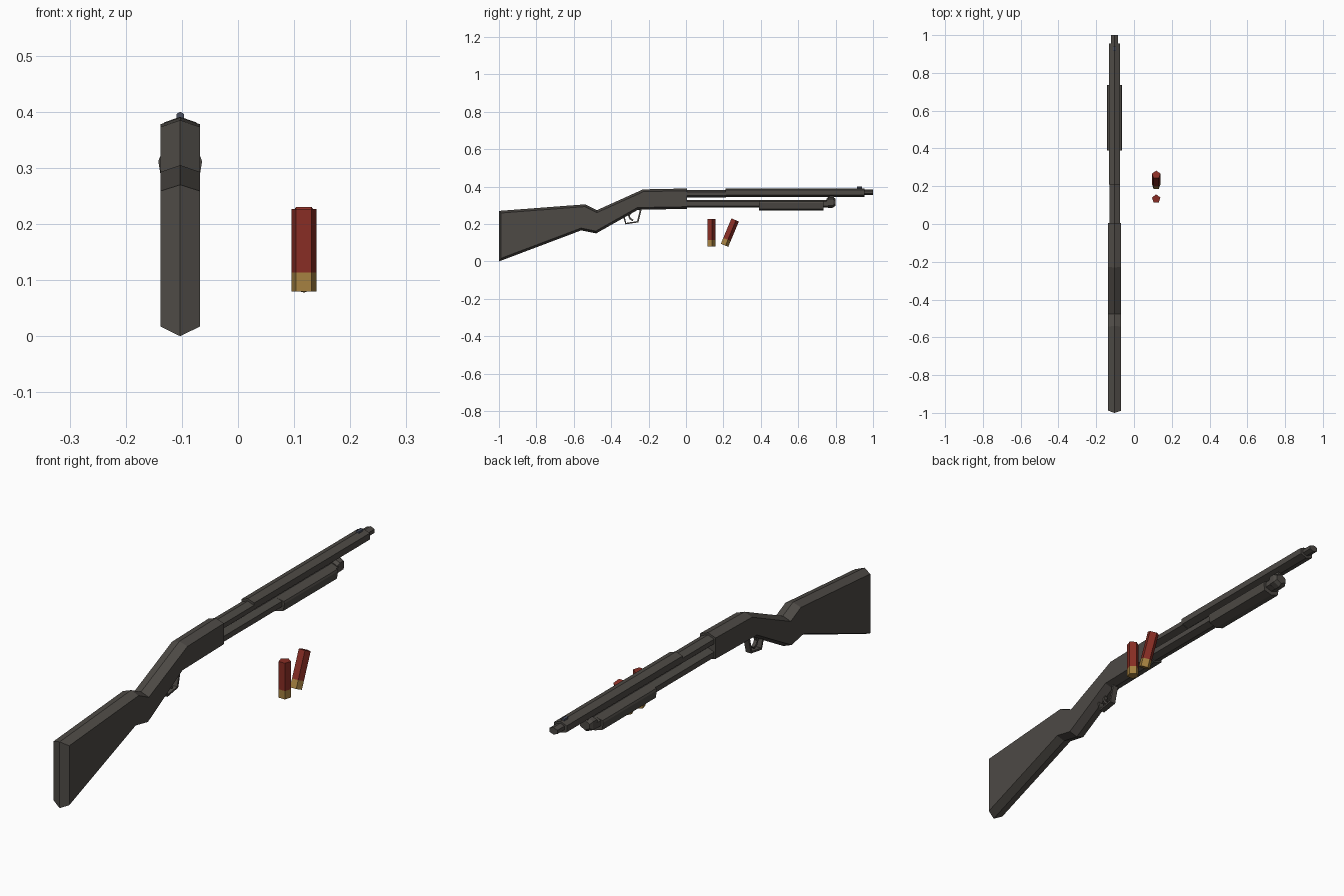
import bpy, bmesh, math
from mathutils import Vector, Matrix

if "Cube" in bpy.data.objects:
    bpy.data.objects.remove(bpy.data.objects["Cube"])

CX = -0.103  # centre line of the gun


def material(name, rgb):
    m = bpy.data.materials.new(name)
    m.diffuse_color = (*rgb, 1)
    m.use_nodes = True
    m.node_tree.nodes["Principled BSDF"].inputs["Base Color"].default_value = m.diffuse_color
    return m


GUNMETAL = material("dark_gunmetal", (0.075, 0.068, 0.060))
SIGHT = material("blue_grey_sight", (0.075, 0.085, 0.12))
RED = material("shell_red", (0.25, 0.027, 0.018))
BRASS = material("shell_brass", (0.38, 0.22, 0.052))


def finish(name, bm, *mats):
    bmesh.ops.recalc_face_normals(bm, faces=bm.faces)
    me = bpy.data.meshes.new(name)
    bm.to_mesh(me)
    bm.free()
    for m in mats:
        me.materials.append(m)
    ob = bpy.data.objects.new(name, me)
    bpy.context.collection.objects.link(ob)
    return ob


def loft(name, rings, mat):
    """Skin a list of equal-length closed rings and cap both ends."""
    bm = bmesh.new()
    rows = [[bm.verts.new(p) for p in r] for r in rings]
    n = len(rows[0])
    for a, b in zip(rows, rows[1:]):
        for i in range(n):
            j = (i + 1) % n
            bm.faces.new((a[i], a[j], b[j], b[i]))
    bm.faces.new(rows[0])
    bm.faces.new(rows[-1])
    return finish(name, bm, mat)


def bar(name, half, y0, y1, mat=GUNMETAL):
    """Extrude a mirrored cross-section, given as its right half from top to bottom."""
    sec = half + [(-x, z) for x, z in reversed(half) if x > 0]
    return loft(name, [[(CX + x, y, z) for x, z in sec] for y in (y0, y1)], mat)


def hexbar(name, w, z0, z1, y0, y1, slope=0.01, mat=GUNMETAL):
    return bar(name, [(0, z1), (w, z1 - slope), (w, z0 + slope), (0, z0)], y0, y1, mat)


def inset(pts, d):
    """Move every side of a clockwise (y, z) outline inwards by d."""
    out = []
    for i, p in enumerate(pts):
        p, a, b = Vector(p), Vector(pts[i - 1]), Vector(pts[(i + 1) % len(pts)])
        e, f = (p - a).normalized(), (b - p).normalized()
        n, m = Vector((e.y, -e.x)), Vector((f.y, -f.x))
        out.append(p + (n + m) * d / (1 + n.dot(m)))
    return out


# stock and receiver: ridged centre outline with inset flat sides
outline = [(-1, 0), (-1, 0.27), (-0.54, 0.305), (-0.476, 0.274), (-0.23, 0.385),
           (0.006, 0.39), (0.006, 0.281), (-0.257, 0.276), (-0.48, 0.15), (-0.56, 0.166)]
side = [(o[0] if o[0] > 0 else p.x, p.y) for o, p in zip(outline, inset(outline, 0.012))]
loft("stock_and_receiver",
     [[(CX + x, y, z) for y, z in prof]
      for x, prof in ((-0.035, side), (0, outline), (0.035, side))], GUNMETAL)

# barrel, muzzle and sight
hexbar("barrel_rear", 0.028, 0.342, 0.381, 0.0, 0.215)
hexbar("barrel", 0.029, 0.345, 0.391, 0.21, 0.955)
hexbar("muzzle", 0.018, 0.355, 0.384, 0.95, 1.0, 0.007)
hexbar("front_sight", 0.007, 0.38, 0.4, 0.915, 0.94, 0.004, SIGHT)

# magazine tube, pump grip, end cap and its link to the barrel
hexbar("magazine_tube", 0.028, 0.287, 0.329, 0.0, 0.76)
bar("pump_grip", [(0, 0.328), (0.036, 0.32), (0.039, 0.312), (0.034, 0.281), (0, 0.271)],
    0.39, 0.735)
cap = [(0.75, 0.024, 0.29, 0.335), (0.762, 0.029, 0.286, 0.345),
       (0.785, 0.029, 0.287, 0.345), (0.798, 0.022, 0.296, 0.337)]
loft("magazine_cap",
     [[(CX + x, y, z) for x, z in ((0, b), (w, b + .012), (w, t - .012), (0, t),
                                   (-w, t - .012), (-w, b + .012))]
      for y, w, b, t in cap], GUNMETAL)
hexbar("barrel_link", 0.01, 0.33, 0.36, 0.768, 0.792, 0.002)


def strip(name, path, w, t):
    """Flat strip of width 2w and thickness t following a (y, z) path."""
    rings = []
    for i, p in enumerate(path):
        a, b = Vector(path[max(i - 1, 0)]), Vector(path[min(i + 1, len(path) - 1)])
        d = (b - a).normalized()
        n = Vector((-d.y, d.x)) * t / 2
        rings.append([(CX + x, p[0] + s * n.x, p[1] + s * n.y)
                      for x, s in ((-w, -1), (w, -1), (w, 1), (-w, 1))])
    return loft(name, rings, GUNMETAL)


# trigger guard and trigger
strip("trigger_guard", [(-0.335, 0.25), (-0.322, 0.202), (-0.258, 0.212), (-0.24, 0.285)],
      0.012, 0.009)
strip("trigger", [(-0.295, 0.27), (-0.305, 0.243), (-0.298, 0.228), (-0.283, 0.219)],
      0.007, 0.009)


def shell(name, loc, tilt):
    """Five-sided cartridge: brass base below, red case above."""
    bm = bmesh.new()
    rings = [[bm.verts.new((0.0237 * math.cos(a), 0.0237 * math.sin(a), z))
              for a in (math.radians(90 + 72 * k) for k in range(5))]
             for z in (0, 0.034, 0.147)]
    for k, (a, b) in enumerate(zip(rings, rings[1:])):
        for i in range(5):
            j = (i + 1) % 5
            bm.faces.new((a[i], a[j], b[j], b[i])).material_index = k
    bm.faces.new(rings[0])
    bm.faces.new(rings[2]).material_index = 1
    bm.transform(Matrix.Translation(loc) @ Matrix.Rotation(math.radians(-tilt), 4, 'X'))
    return finish(name, bm, BRASS, RED)


# two loose shells
shell("upright_shell", (0.1175, 0.133, 0.08), 0)
shell("tilted_shell", (0.1175, 0.204, 0.087), 22.7)
